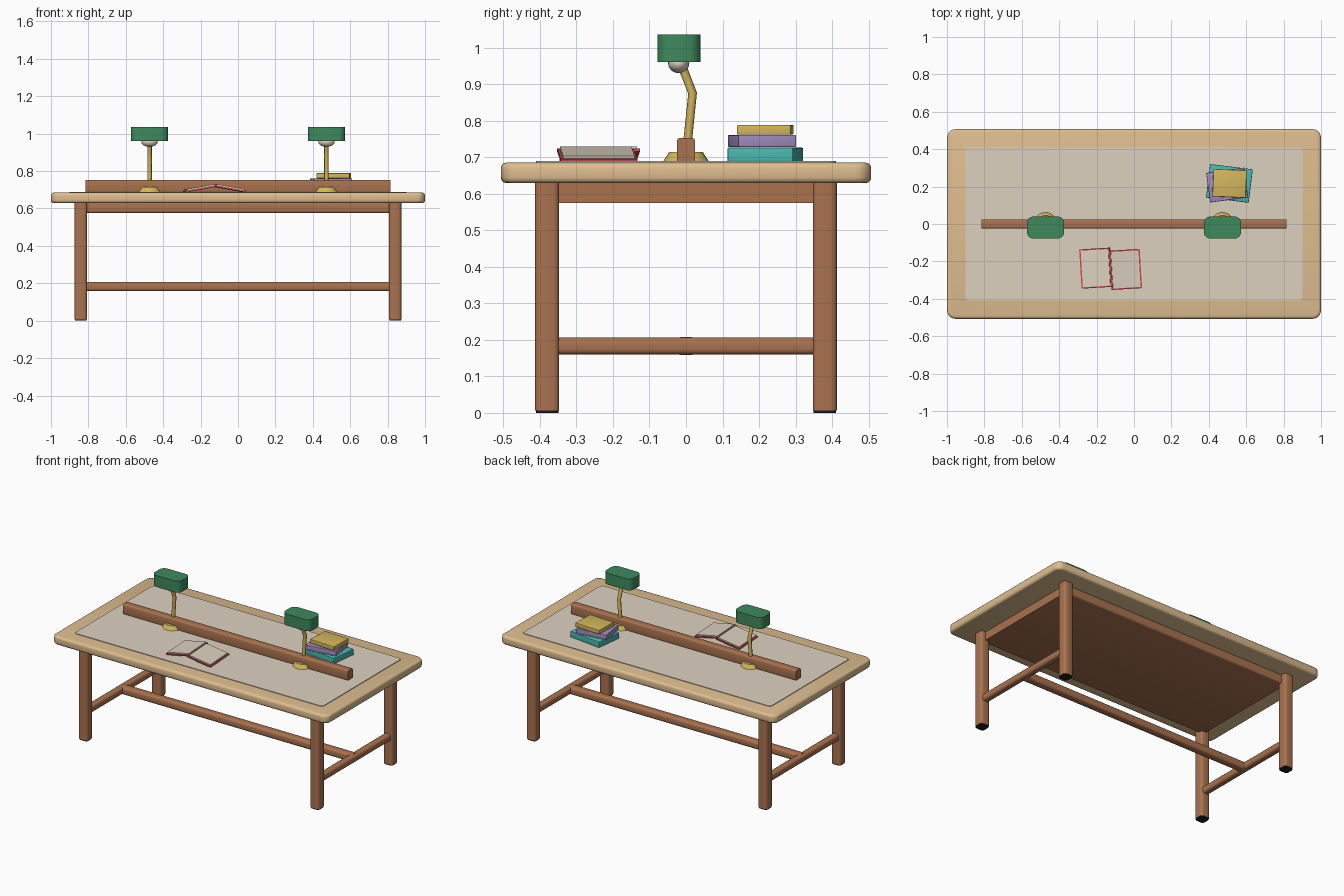
import bpy
import bmesh
from math import radians
from mathutils import Matrix, Vector

cube = bpy.data.objects.get("Cube")
if cube:
    bpy.data.objects.remove(cube, do_unlink=True)


def material(name, *rgb):
    m = bpy.data.materials.new(name)
    m.use_nodes = True
    m.diffuse_color = (*rgb, 1)
    m.node_tree.nodes["Principled BSDF"].inputs["Base Color"].default_value = (*rgb, 1)
    return m


TAN = material("light wood", 0.73, 0.51, 0.28)
BROWN = material("brown wood", 0.40, 0.17, 0.08)
CREAM = material("cream", 0.73, 0.64, 0.53)
GREEN = material("shade green", 0.05, 0.25, 0.11)
GOLD = material("gold", 0.66, 0.47, 0.11)
TEAL = material("teal", 0.07, 0.48, 0.43)
PURPLE = material("purple", 0.35, 0.26, 0.51)
RED = material("red", 0.58, 0.07, 0.08)
BLACK = material("foot black", 0.012, 0.01, 0.015)


def finish(bm, name, mat, matrix=Matrix()):
    bmesh.ops.recalc_face_normals(bm, faces=bm.faces)
    mesh = bpy.data.meshes.new(name)
    bm.to_mesh(mesh)
    bm.free()
    mesh.materials.append(mat)
    obj = bpy.data.objects.new(name, mesh)
    obj.matrix_world = matrix
    bpy.context.collection.objects.link(obj)
    bpy.ops.object.select_all(action="DESELECT")
    obj.select_set(True)
    bpy.context.view_layer.objects.active = obj
    bpy.ops.object.shade_smooth_by_angle(angle=radians(35))
    return obj


def box(name, mat, centre, size, axis=2, corner=0, segments=3, edge=0, turn=0, tilt=0):
    """Box whose edges along one axis are rounded, then all rims softened."""
    bm = bmesh.new()
    bmesh.ops.create_cube(bm, size=1)
    bmesh.ops.scale(bm, vec=size, verts=bm.verts)
    if corner:
        long_edges = [e for e in bm.edges
                      if abs((e.verts[0].co - e.verts[1].co).normalized()[axis]) > 0.9]
        bmesh.ops.bevel(bm, geom=long_edges, offset=corner, segments=segments,
                        profile=0.5, affect="EDGES")
    if edge:
        rims = [e for e in bm.edges if e.calc_face_angle(0) > radians(60)]
        bmesh.ops.bevel(bm, geom=rims, offset=edge, segments=3, profile=0.5, affect="EDGES")
    spin = Matrix.Rotation(radians(turn), 4, "Z") @ Matrix.Rotation(radians(tilt), 4, "Y")
    return finish(bm, name, mat, Matrix.Translation(centre) @ spin)


# Table top, writing surface and the body under it
box("table_top", TAN, (0, 0, 0.657), (2, 1.014, 0.056), corner=0.045, segments=5, edge=0.015)
box("writing_surface", CREAM, (0, 0, 0.685), (1.8, 0.82, 0.008), corner=0.02)
box("apron", BROWN, (0, 0, 0.605), (1.68, 0.76, 0.06), axis=0, corner=0.012)

# Legs, feet and stretchers
for sx, side in ((1, "left"), (-1, "right")):
    for sy, end in ((1, "back"), (-1, "front")):
        box(f"{end}_{side}_leg", BROWN, (sx * 0.84, sy * 0.38, 0.319),
            (0.066, 0.066, 0.626), corner=0.016)
        box(f"{end}_{side}_foot", BLACK, (sx * 0.84, sy * 0.38, 0.004),
            (0.062, 0.062, 0.008), corner=0.016)
    box(f"{side}_stretcher", BROWN, (sx * 0.84, 0, 0.183), (0.046, 0.72, 0.046),
        axis=1, corner=0.014)
box("long_stretcher", BROWN, (0, 0, 0.183), (1.69, 0.054, 0.05), axis=0, corner=0.014)

# Raised divider along the middle
box("divider_beam", BROWN, (0, 0, 0.718), (1.63, 0.05, 0.07), axis=0, corner=0.01)


# Reading lamps
def lamp(x, side):
    bm = bmesh.new()
    bmesh.ops.create_cone(bm, cap_ends=True, segments=24, radius1=0.064, radius2=0.046, depth=0.028)
    finish(bm, f"{side}_lamp_base", GOLD, Matrix.Translation((x, 0, 0.7)))

    path = [(0, 0.7), (0.018, 0.875), (-0.017, 0.965)]
    curve = bpy.data.curves.new(f"{side}_lamp_arm", "CURVE")
    curve.dimensions = "3D"
    curve.bevel_depth = 0.012
    curve.bevel_resolution = 2
    curve.use_fill_caps = True
    spline = curve.splines.new("POLY")
    spline.points.add(len(path) - 1)
    for point, (y, z) in zip(spline.points, path):
        point.co = (x, y, z, 1)
    curve.materials.append(GOLD)
    bpy.context.collection.objects.link(bpy.data.objects.new(f"{side}_lamp_arm", curve))

    bm = bmesh.new()
    bmesh.ops.create_uvsphere(bm, u_segments=20, v_segments=12, radius=1)
    bmesh.ops.scale(bm, vec=(0.044, 0.029, 0.027), verts=bm.verts)
    finish(bm, f"{side}_lamp_bulb", CREAM, Matrix.Translation((x, -0.02, 0.957)))
    box(f"{side}_lamp_shade", GREEN, (x, -0.019, 0.998), (0.2, 0.118, 0.075),
        corner=0.035, segments=4)


lamp(0.473, "left")
lamp(-0.473, "right")

# Stack of closed books
box("lower_book", TEAL, (0.51, 0.217, 0.707), (0.23, 0.18, 0.038), edge=0.003, turn=-7)
box("middle_book", PURPLE, (0.498, 0.208, 0.744), (0.205, 0.16, 0.033), edge=0.003, turn=8)
box("upper_book", GOLD, (0.511, 0.217, 0.775), (0.178, 0.147, 0.027), edge=0.003, turn=-2.5)

# Open book: two slanted halves rising to the fold
for x, y, tilt, side in ((-0.205, -0.236, -10, "right"), (-0.045, -0.243, 10, "left")):
    box(f"{side}_book_cover", RED, (x, y, 0.705), (0.165, 0.21, 0.008), turn=3.5, tilt=tilt)
    box(f"{side}_book_pages", CREAM, (x, y, 0.712), (0.15, 0.196, 0.009), turn=3.5, tilt=tilt)
